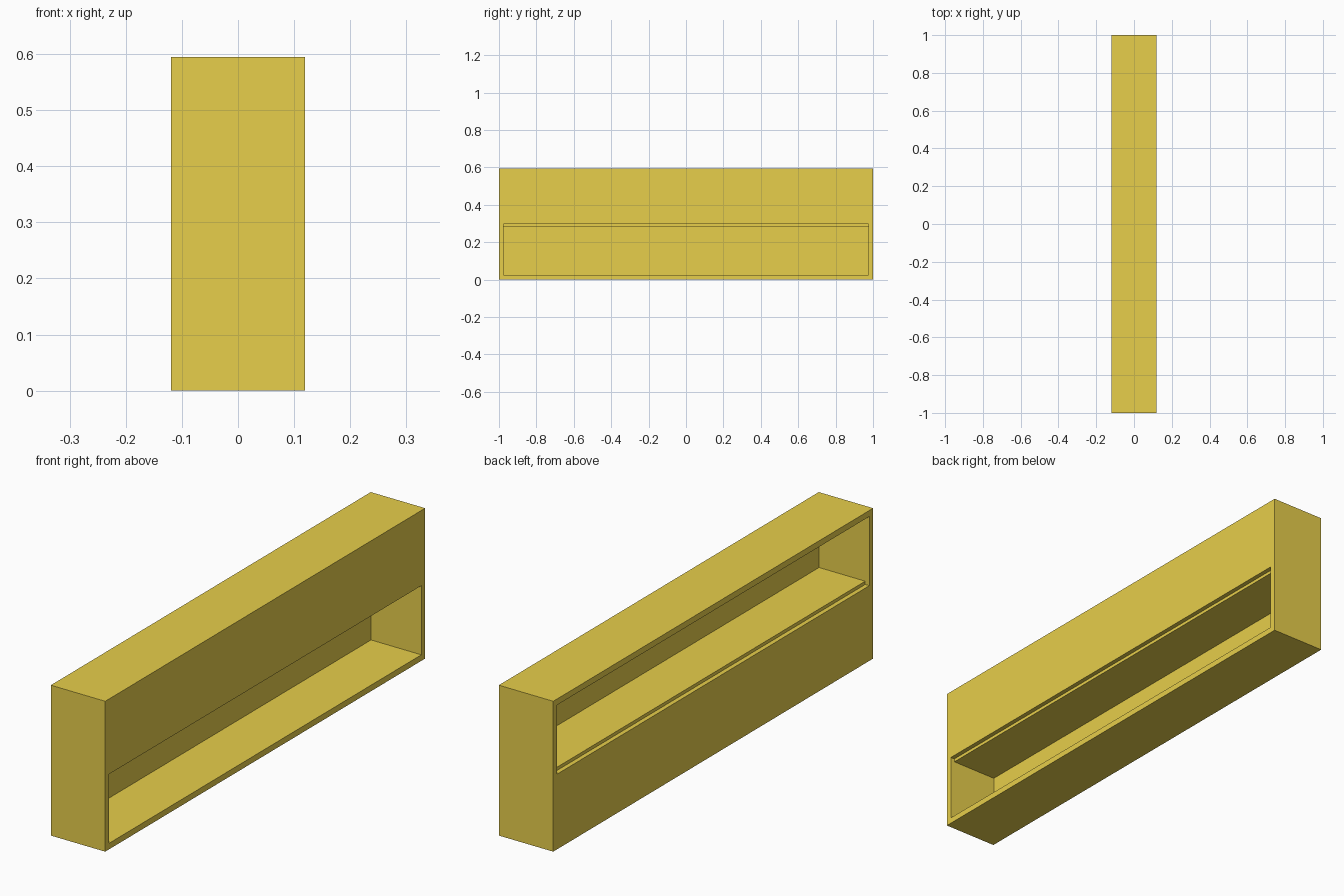
import bpy
import bmesh
from mathutils import Vector

if "Cube" in bpy.data.objects:
    bpy.data.objects.remove(bpy.data.objects["Cube"])

# Overall size and board thicknesses
X, Y, H = 0.119, 1.0, 0.595
WALL = 0.024       # outer frame boards
PANEL = 0.018      # thin face panels
SHELF = 0.026      # middle shelf
MID = H / 2

mat = bpy.data.materials.new("ochre")
mat.diffuse_color = (0.8, 0.62, 0.07, 1)
mat.use_nodes = True
mat.node_tree.nodes["Principled BSDF"].inputs["Base Color"].default_value = mat.diffuse_color


def board(name, x, y, z):
    """Flat-faced board spanning the given (min, max) ranges."""
    lo, hi = (Vector(v) for v in zip(x, y, z))
    bm = bmesh.new()
    bmesh.ops.create_cube(bm, size=1)
    bmesh.ops.scale(bm, vec=hi - lo, verts=bm.verts)
    bmesh.ops.translate(bm, vec=(hi - lo) * 0, verts=bm.verts)
    mesh = bpy.data.meshes.new(name)
    bm.to_mesh(mesh)
    bm.free()
    mesh.materials.append(mat)
    obj = bpy.data.objects.new(name, mesh)
    obj.location = (lo + hi) / 2
    bpy.context.collection.objects.link(obj)
    return obj


inner = (-Y + WALL, Y - WALL)

# Outer frame
board("bottom_board", (-X, X), (-Y, Y), (0, WALL))
board("top_board", (-X, X), (-Y, Y), (H - WALL, H))
board("front_end_board", (-X, X), (-Y, -Y + WALL), (WALL, H - WALL))
board("back_end_board", (-X, X), (Y - WALL, Y), (WALL, H - WALL))

# Middle shelf, sitting between the two face panels
board("middle_shelf", (-X + PANEL, X - PANEL), inner,
      (MID - SHELF / 2, MID + SHELF / 2))

# Face panels: upper half closed on the right, lower half closed on the left
board("upper_right_panel", (X - PANEL, X), inner, (MID, H - WALL))
board("lower_left_panel", (-X, -X + PANEL), inner, (WALL, MID))
